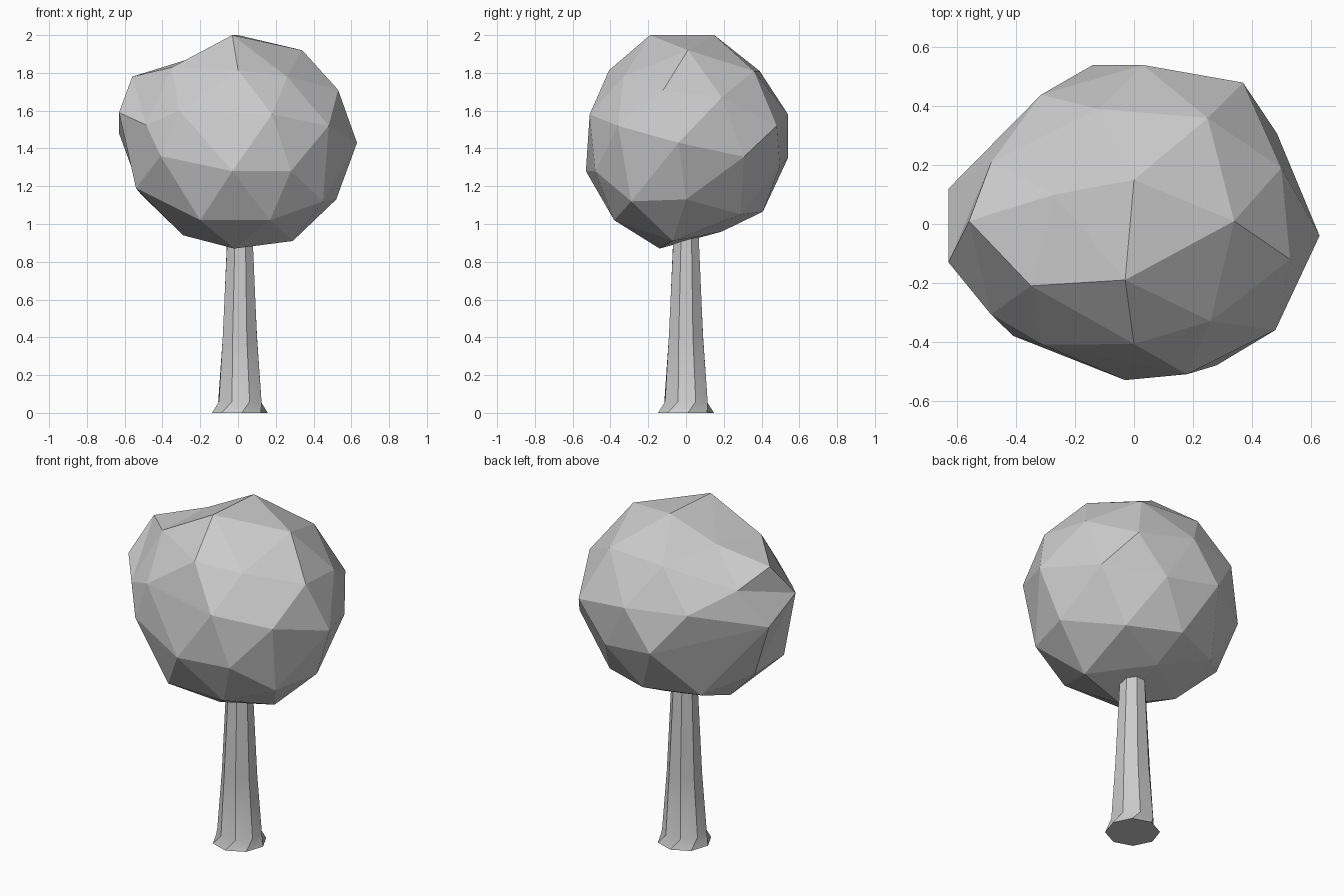
import bpy
import bmesh
from math import radians, cos, sin, pi
from mathutils import Matrix, Vector

cube = bpy.data.objects.get("Cube")
if cube:
    bpy.data.objects.remove(cube)

# One plain grey for the whole tree
grey = bpy.data.materials.new("light_grey")
grey.use_nodes = True
colour = (0.6, 0.6, 0.6, 1.0)
grey.diffuse_color = colour
grey.node_tree.nodes["Principled BSDF"].inputs["Base Color"].default_value = colour


def add_object(name, bm):
    bmesh.ops.recalc_face_normals(bm, faces=bm.faces[:])
    mesh = bpy.data.meshes.new(name)
    bm.to_mesh(mesh)
    bm.free()
    mesh.materials.append(grey)
    obj = bpy.data.objects.new(name, mesh)
    bpy.context.collection.objects.link(obj)
    return obj


def pull_corners(bm, corners, centre):
    """Move the closest free vertex, by direction, onto each given corner."""
    free = list(bm.verts)
    for corner in map(Vector, corners):
        aim = (corner - centre).normalized()
        vert = max(free, key=lambda v: (v.co - centre).normalized().dot(aim))
        free.remove(vert)
        vert.co = corner


# Crown: tilted, faceted ball with uneven corners
centre = Vector((0, 0, 1.44))
bm = bmesh.new()
bmesh.ops.create_icosphere(bm, subdivisions=2, radius=1)
shape = (Matrix.Translation(centre)
         @ Matrix.Diagonal((0.6, 0.54, 0.57, 1))
         @ Matrix.Rotation(radians(-14.5), 4, "X")
         @ Matrix.Rotation(radians(-18), 4, "Z"))
bmesh.ops.transform(bm, matrix=shape, verts=bm.verts[:])

top_corners = [
    (0, 0.15, 2), (-0.03, -0.19, 2), (0.34, 0.01, 1.92),
    (0.25, 0.36, 1.81), (-0.12, 0.39, 1.81), (-0.27, 0.1, 1.87),
    (-0.35, -0.21, 1.83), (0.26, -0.33, 1.78), (-0.56, 0.01, 1.78),
    (0.53, -0.12, 1.71), (0.5, 0.19, 1.67),
]
side_corners = [
    (0.18, -0.51, 1.58), (-0.31, -0.41, 1.6), (-0.03, -0.53, 1.28),
    (0.28, -0.48, 1.28), (0.48, -0.36, 1.52), (0.63, -0.04, 1.43),
    (-0.41, -0.38, 1.36), (-0.63, -0.13, 1.59), (-0.63, 0.12, 1.48),
    (0.37, 0.48, 1.52), (0.03, 0.54, 1.58), (-0.14, 0.54, 1.35),
]
low_corners = [
    (-0.02, -0.14, 0.87), (0.17, -0.38, 1.02), (-0.2, -0.37, 1.02),
    (0.29, -0.07, 0.91), (-0.29, 0, 0.94), (0, 0.19, 0.96),
    (0.45, -0.29, 1.12), (0.52, 0, 1.13), (-0.54, -0.15, 1.19),
]
for corners in (low_corners, top_corners, side_corners):
    pull_corners(bm, corners, centre)
add_object("crown", bm)

# Trunk: eight-sided, tapering, with a twisted flare at the foot
SIDES = 8
rings = [  # height, radius, turn in degrees
    (0, 0.148, -86), (0.06, 0.122, -65), (0.4, 0.098, -68), (0.98, 0.07, -66),
]
bm = bmesh.new()
loops = []
for height, radius, turn in rings:
    angles = [radians(turn) + 2 * pi * i / SIDES for i in range(SIDES)]
    loops.append([bm.verts.new((0.01 + radius * cos(a), radius * sin(a), height))
                  for a in angles])
for lower, upper in zip(loops, loops[1:]):
    for i in range(SIDES):
        j = (i + 1) % SIDES
        bm.faces.new((lower[i], lower[j], upper[j], upper[i]))
bm.faces.new(loops[0])
bm.faces.new(loops[-1])
trunk = add_object("trunk", bm)

# Soften the bends along the trunk, keep its long edges crisp
bpy.ops.object.select_all(action="DESELECT")
trunk.select_set(True)
bpy.context.view_layer.objects.active = trunk
bpy.ops.object.shade_smooth_by_angle(angle=radians(30))
